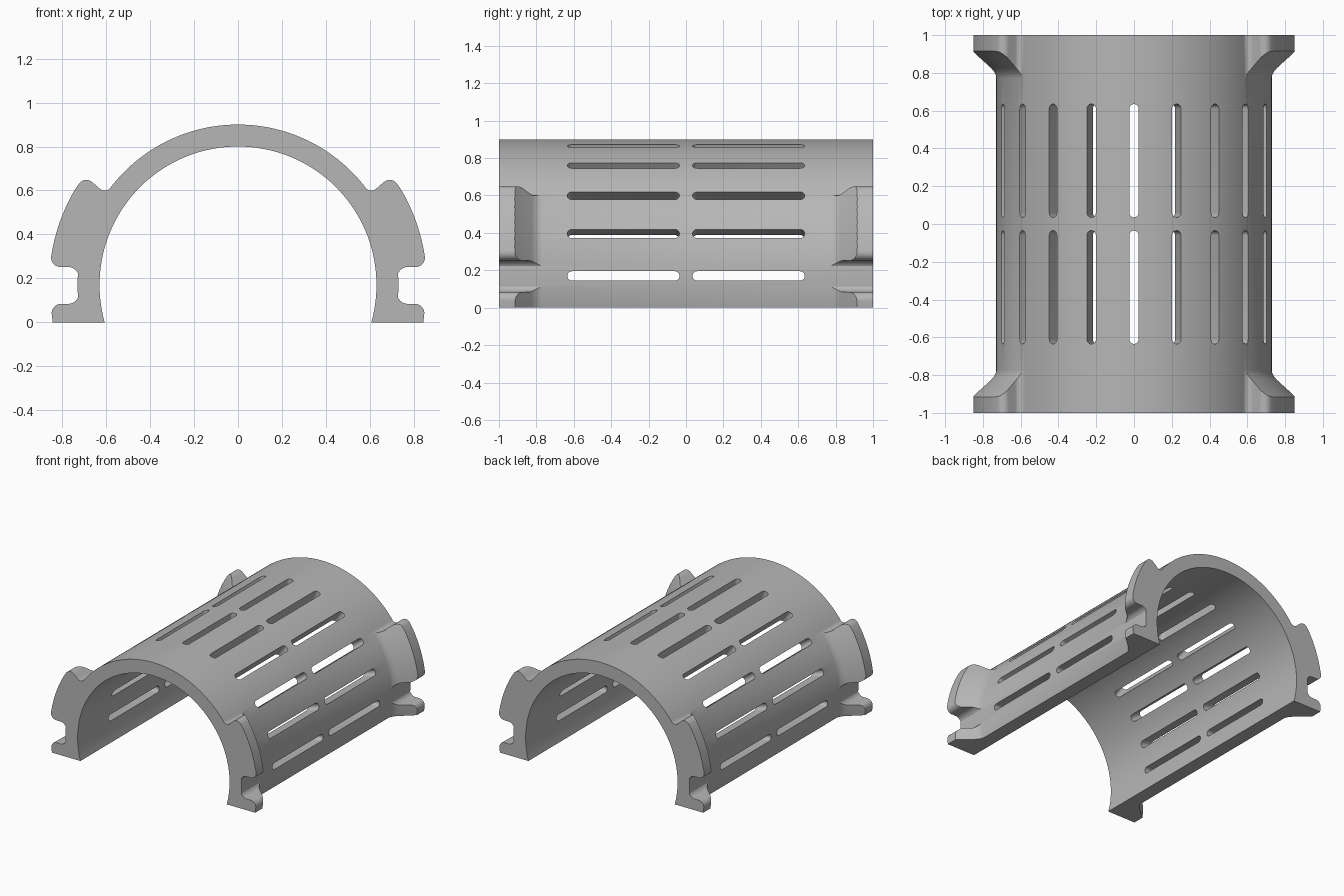
import bpy, bmesh
from math import radians, sin, cos, asin, pi, tan
from mathutils import Vector, Matrix

cube = bpy.data.objects.get("Cube")
if cube:
    bpy.data.objects.remove(cube, do_unlink=True)

AXIS_Z = 0.17                  # height of the shell's axis
R_IN, R_OUT, R_LUG = 0.63, 0.73, 0.86

grey = bpy.data.materials.new("plain grey")
grey.use_nodes = True
grey.diffuse_color = (0.47, 0.47, 0.47, 1)
grey.node_tree.nodes["Principled BSDF"].inputs["Base Color"].default_value = grey.diffuse_color


def make_object(name, bm):
    bmesh.ops.recalc_face_normals(bm, faces=bm.faces)
    mesh = bpy.data.meshes.new(name)
    bm.to_mesh(mesh)
    bm.free()
    mesh.materials.append(grey)
    obj = bpy.data.objects.new(name, mesh)
    bpy.context.collection.objects.link(obj)
    return obj


def prism(bm, outline, start, depth):
    """Extrude a closed outline of 3D points along a vector."""
    verts = [bm.verts.new(Vector(p) + start) for p in outline]
    face = bm.faces.new(verts)
    new = bmesh.ops.extrude_face_region(bm, geom=[face], use_keep_orig=True)["geom"]
    moved = [g for g in new if isinstance(g, bmesh.types.BMVert)]
    bmesh.ops.translate(bm, verts=moved, vec=depth)
    return verts + moved


def arc(radius, a0, a1, n):
    """Points (x, z) around the shell's axis."""
    angles = [a0 + (a1 - a0) * i / n for i in range(n + 1)]
    return [(radius * cos(a), AXIS_Z + radius * sin(a)) for a in angles]


def rounded(corners, steps=8):
    """Round each (x, z, radius) corner of a closed outline."""
    out = []
    for i, (x, z, r) in enumerate(corners):
        p = Vector((x, z))
        if r == 0:
            out.append(p)
            continue
        u = (Vector(corners[i - 1][:2]) - p).normalized()
        v = (Vector(corners[(i + 1) % len(corners)][:2]) - p).normalized()
        half = u.angle(v) / 2
        centre = p + (u + v).normalized() * r / sin(half)
        a, b = p + u * r / tan(half) - centre, p + v * r / tan(half) - centre
        for k in range(steps + 1):
            t = k / steps
            sweep = pi - 2 * half
            out.append(centre + (a * sin((1 - t) * sweep) + b * sin(t * sweep)) / sin(sweep))
    return out


def boolean(target, tool, operation):
    mod = target.modifiers.new(operation.lower(), 'BOOLEAN')
    mod.object, mod.operation, mod.solver = tool, operation, 'EXACT'
    bpy.context.view_layer.update()
    result = bpy.data.meshes.new_from_object(
        target.evaluated_get(bpy.context.evaluated_depsgraph_get()))
    target.modifiers.clear()
    target.data = result
    bpy.data.objects.remove(tool, do_unlink=True)


def foot(radius):
    return -asin(AXIS_Z / radius)   # angle where a circle meets the ground


# Arched shell
bm = bmesh.new()
section = arc(R_OUT, foot(R_OUT), pi - foot(R_OUT), 120)
section += arc(R_IN, pi - foot(R_IN), foot(R_IN), 120)
prism(bm, [(x, 0, z) for x, z in section], Vector((0, -1, 0)), Vector((0, 2, 0)))
shell = make_object("slotted_arched_shell", bm)

# Corner lugs with a side notch
corners = [(*arc(R_LUG, foot(R_LUG), 0, 1)[0], 0),
           (0.853, 0.084, 0.042), (0.723, 0.084, 0.05),
           (0.723, 0.252, 0.05), (0.857, 0.252, 0.042)]
corners += [(x, z, 0) for x, z in arc(R_LUG, radians(9), radians(30), 14)]
corners += [(0.698, 0.669, 0.042), (0.605, 0.587, 0.035), (0.55, 0.64, 0)]
corners += [(x, z, 0) for x, z in arc(0.68, radians(41), foot(0.68), 16)]
lug = rounded(corners)
bm = bmesh.new()
for sx in (1, -1):
    for sy in (1, -1):
        prism(bm, [(sx * x, 0, z) for x, z in lug], Vector((0, sy, 0)), Vector((0, -0.25 * sy, 0)))
lugs = make_object("corner_lugs", bm)

# Turned spindle that gives the lugs their sloped inner faces
half = [(1.0, 1.042), (0.76, 0.825), (0.745, 0.808), (0.735, 0.79), (0.728, 0.765), (0.70, 0.745)]
profile = [(0, 1.042)] + half + [(r, -y) for r, y in reversed(half)] + [(0, -1.042)]
bm = bmesh.new()
verts = [bm.verts.new((r, y, AXIS_Z)) for r, y in profile]
edges = [bm.edges.new(pair) for pair in zip(verts, verts[1:])]
bmesh.ops.spin(bm, geom=verts + edges, cent=(0, 0, AXIS_Z), axis=(0, 1, 0),
               angle=2 * pi, steps=120, use_merge=False)
bmesh.ops.remove_doubles(bm, verts=bm.verts, dist=0.0001)
boolean(lugs, make_object("spindle", bm), 'INTERSECT')
boolean(shell, lugs, 'UNION')

# Two rows of round-ended slots, every 18 degrees around the arch
bm = bmesh.new()
W = 0.025
for sy in (1, -1):
    outline = []
    for end, base in ((0.61, 0), (0.06, pi)):
        outline += [(W * cos(base + pi * k / 10), end + W * sin(base + pi * k / 10), 0)
                    for k in range(11)]
    for i in range(11):
        made = prism(bm, [(x, sy * y, z) for x, y, z in outline],
                     Vector((0, 0, 0.5)), Vector((0, 0, 0.35)))
        turn = Matrix.Translation((0, 0, AXIS_Z)) @ Matrix.Rotation(radians(18 * i - 90), 4, 'Y')
        bmesh.ops.transform(bm, matrix=turn, verts=made)
boolean(shell, make_object("slot_cutters", bm), 'DIFFERENCE')

# Smooth curves, sharp edges
bpy.ops.object.select_all(action='DESELECT')
shell.select_set(True)
bpy.context.view_layer.objects.active = shell
bpy.ops.object.shade_smooth_by_angle(angle=radians(30))
